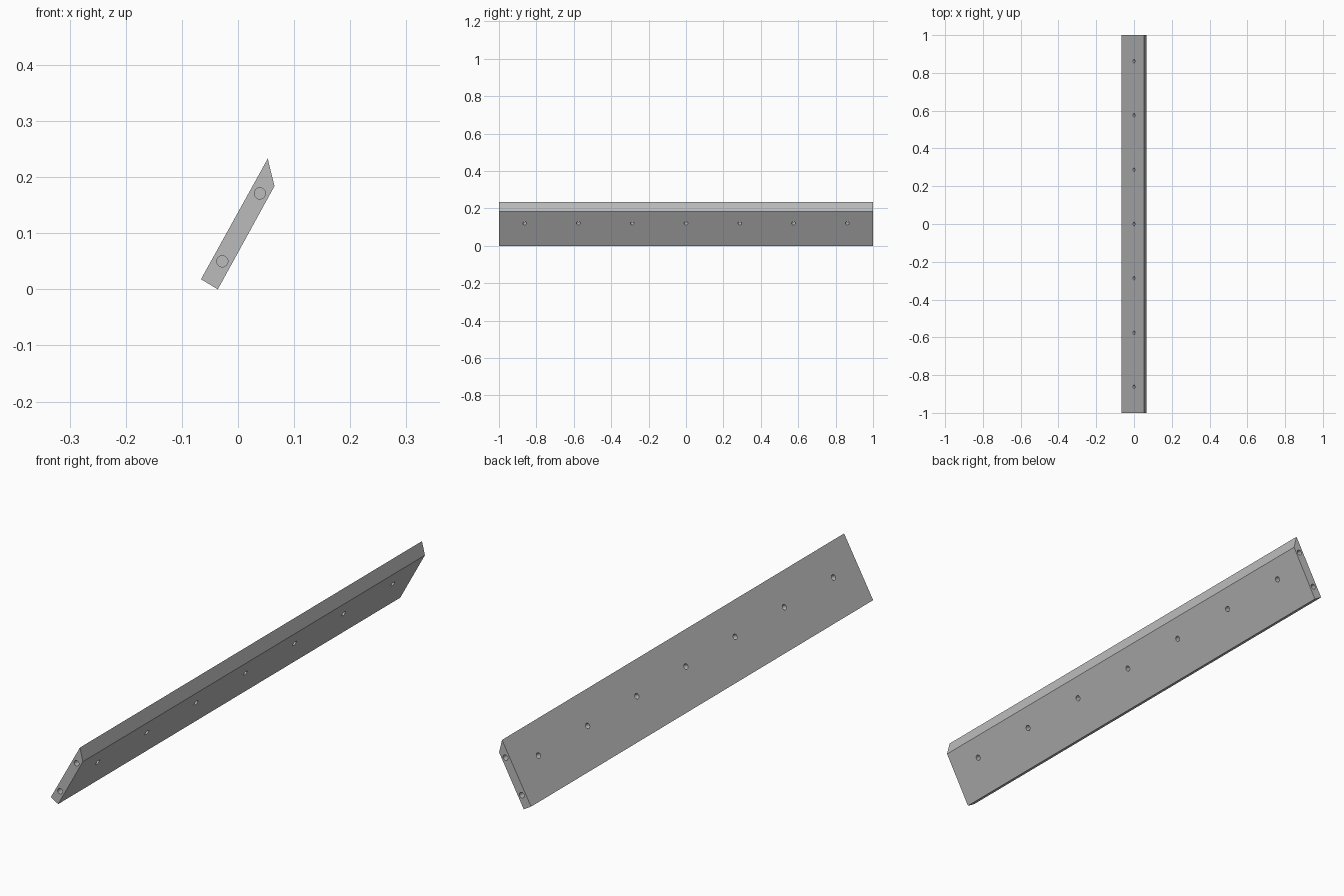
import bpy, bmesh
from mathutils import Vector

cube = bpy.data.objects.get("Cube")
if cube:
    bpy.data.objects.remove(cube, do_unlink=True)

# Plain grey material
grey = bpy.data.materials.new("light grey")
grey.use_nodes = True
grey.diffuse_color = (0.5, 0.5, 0.5, 1)
grey.node_tree.nodes["Principled BSDF"].inputs["Base Color"].default_value = (0.5, 0.5, 0.5, 1)

# Slanted board with a bevelled top edge, extruded along y
PROFILE = [(-0.066, 0.018), (-0.036, 0), (0.065, 0.184), (0.053, 0.233)]
HALF = 1.0
bm = bmesh.new()
end = bm.faces.new([bm.verts.new((x, -HALF, z)) for x, z in PROFILE])
grown = bmesh.ops.extrude_face_region(bm, geom=[end])["geom"]
moved = [v for v in grown if isinstance(v, bmesh.types.BMVert)]
bmesh.ops.translate(bm, verts=moved, vec=(0, 2 * HALF, 0))
bmesh.ops.recalc_face_normals(bm, faces=bm.faces)
mesh = bpy.data.meshes.new("slanted_board")
bm.to_mesh(mesh)
bm.free()
board = bpy.data.objects.new("slanted_board", mesh)
bpy.context.collection.objects.link(board)
mesh.materials.append(grey)


def drill(centre, axis, radius, length):
    """Cut one round hole into the board."""
    bpy.ops.mesh.primitive_cylinder_add(
        vertices=32, radius=radius, depth=length, location=centre,
        rotation=Vector(axis).to_track_quat("Z", "Y").to_euler())
    cutter = bpy.context.object
    cutter.name = "hole_cutter"
    cutter.hide_render = True
    cutter.data.materials.append(grey)
    bpy.ops.object.select_all(action="DESELECT")
    bpy.context.view_layer.objects.active = board
    board.select_set(True)
    cut = board.modifiers.new("hole", "BOOLEAN")
    cut.operation = "DIFFERENCE"
    cut.solver = "EXACT"
    cut.object = cutter
    bpy.ops.object.modifier_apply(modifier=cut.name)
    bpy.data.objects.remove(cutter, do_unlink=True)


# Row of through holes square to the broad faces
for i in range(-3, 4):
    drill((0.015, i * 0.2875, 0.1285), (0.876, 0, -0.482), 0.01, 0.1)

# Pair of blind dowel holes in each end
DEPTH = 0.08
for side in (-1, 1):
    for x, z in ((0.039, 0.171), (-0.028, 0.05)):
        drill((x, side * HALF, z), (0, 1, 0), 0.01, 2 * DEPTH)

# Smooth hole walls, crisp board edges
board.select_set(True)
bpy.context.view_layer.objects.active = board
bpy.ops.object.shade_smooth_by_angle()
